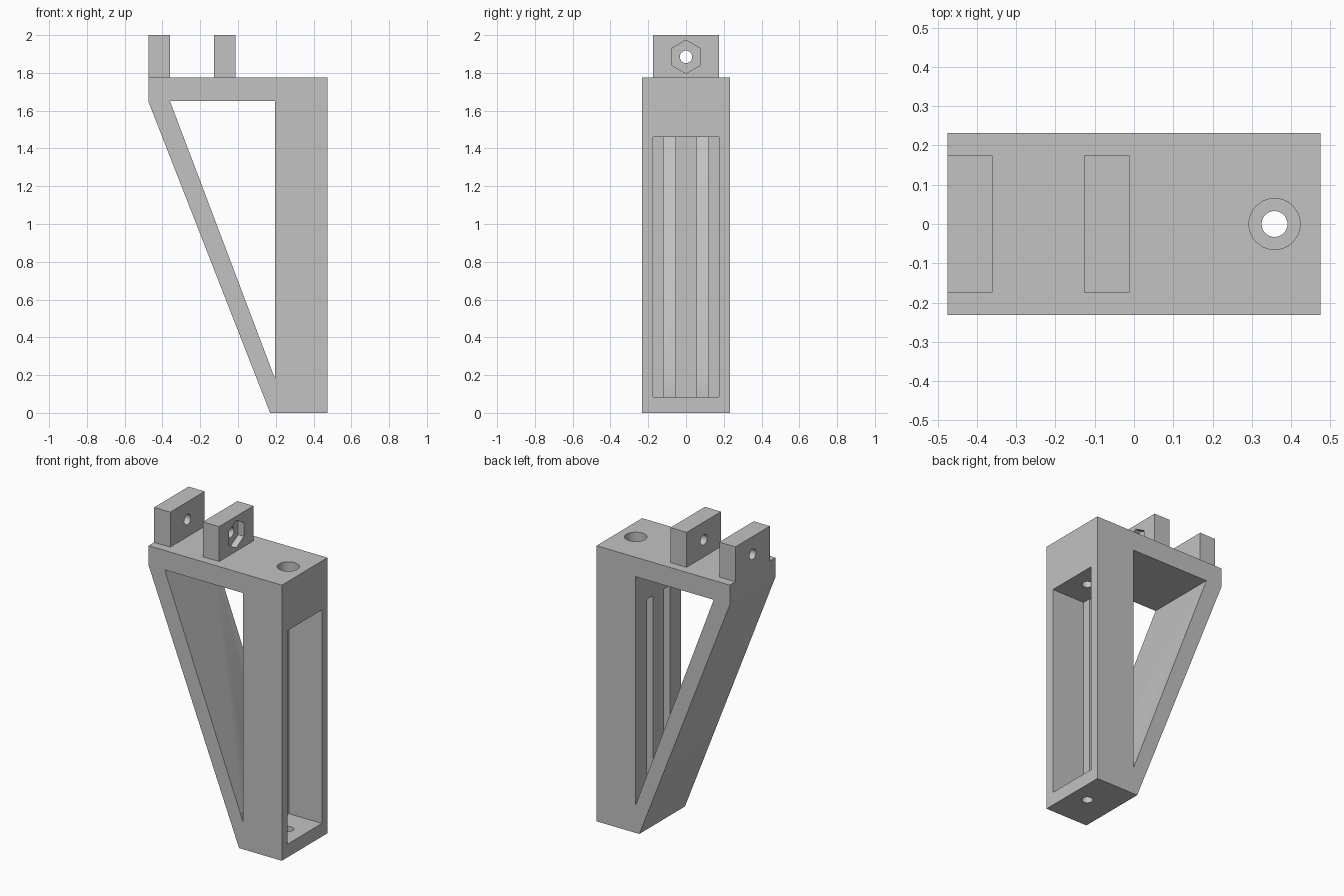
import bpy
import bmesh
from math import cos, sin, pi, radians
from mathutils import Vector

default = bpy.data.objects.get("Cube")
if default:
    bpy.data.objects.remove(default, do_unlink=True)

# Single plain grey finish
grey = bpy.data.materials.new("plain_grey")
grey.use_nodes = True
colour = (0.54, 0.54, 0.54, 1)
grey.diffuse_color = colour
grey.node_tree.nodes["Principled BSDF"].inputs["Base Color"].default_value = colour


def prism(name, points, axis, low, high):
    """Extrude a 2D outline along an axis; x uses (y, z), y uses (x, z), z uses (x, y)."""
    place = {"x": lambda a, b: Vector((low, a, b)),
             "y": lambda a, b: Vector((a, low, b)),
             "z": lambda a, b: Vector((a, b, low))}[axis]
    shift = Vector([(high - low) * (axis == k) for k in "xyz"])
    bm = bmesh.new()
    face = bm.faces.new([bm.verts.new(place(a, b)) for a, b in points])
    out = bmesh.ops.extrude_face_region(bm, geom=[face])
    bmesh.ops.translate(bm, vec=shift,
                        verts=[v for v in out["geom"] if isinstance(v, bmesh.types.BMVert)])
    bmesh.ops.recalc_face_normals(bm, faces=bm.faces)
    mesh = bpy.data.meshes.new(name)
    bm.to_mesh(mesh)
    bm.free()
    mesh.materials.append(grey)
    obj = bpy.data.objects.new(name, mesh)
    bpy.context.scene.collection.objects.link(obj)
    return obj


def rectangle(a0, a1, b0, b1):
    return [(a0, b0), (a1, b0), (a1, b1), (a0, b1)]


def polygon(a, b, radius, sides=48):
    """Regular polygon with one corner pointing up."""
    return [(a + radius * sin(2 * pi * i / sides), b + radius * cos(2 * pi * i / sides))
            for i in range(sides)]


def cut(target, *cutters):
    """Subtract each cutter, keep the result and discard the cutters."""
    for cutter in cutters:
        cutter.hide_render = True
        mod = target.modifiers.new("cut", "BOOLEAN")
        mod.operation = "DIFFERENCE"
        mod.solver = "EXACT"
        mod.object = cutter
    bpy.context.view_layer.update()
    graph = bpy.context.evaluated_depsgraph_get()
    mesh = bpy.data.meshes.new_from_object(target.evaluated_get(graph))
    target.modifiers.clear()
    target.data = mesh
    for cutter in cutters:
        bpy.data.objects.remove(cutter, do_unlink=True)


def finish(obj):
    bpy.ops.object.select_all(action="DESELECT")
    obj.select_set(True)
    bpy.context.view_layer.objects.active = obj
    bpy.ops.object.shade_smooth_by_angle(angle=radians(25))


# Main dimensions
RIGHT, HALF_DEPTH, TOP = 0.475, 0.232, 1.775
POCKET_BACK, POCKET_LOW, POCKET_HIGH = 0.24, 0.085, 1.46
POCKET_HALF, BOLT_X, HOLE = 0.175, 0.358, 0.033

# Frame: upright post, top arm and slanted brace in one profile
outline = [(-RIGHT, 1.65), (-RIGHT, TOP), (RIGHT, TOP), (RIGHT, 0), (0.17, 0)]
frame = prism("bracket_frame", outline, "y", -HALF_DEPTH, HALF_DEPTH)

# Triangular opening, side pocket, bolt hole and its wide upper bore
window = prism("window_cutter", [(-0.36, 1.65), (0.197, 1.65), (0.197, 0.178)], "y", -0.4, 0.4)
pocket = prism("pocket_cutter", rectangle(-POCKET_HALF, POCKET_HALF, POCKET_LOW, POCKET_HIGH),
               "x", POCKET_BACK, 0.6)
bolt = prism("bolt_cutter", polygon(BOLT_X, 0, HOLE), "z", -0.1, 1.9)
bore = prism("bore_cutter", polygon(BOLT_X, 0, 0.065), "z", 1.545, 1.9)
cut(frame, window, pocket, bolt, bore)

# Pair of tall slots through the thin wall behind the pocket
slots = [prism("slot_cutter", rectangle(min(s * 0.055, s * 0.118), max(s * 0.055, s * 0.118),
                                        POCKET_LOW, POCKET_HIGH), "x", 0.197, 0.3)
         for s in (-1, 1)]
# Keep the slots within the post so the brace stays solid
for slot in slots:
    for v in slot.data.vertices:
        if v.co.x < 0.2:
            v.co.x = 0.19
            v.co.z = max(v.co.z, POCKET_LOW)
cut(frame, *slots)
finish(frame)

# Two mounting lugs with a shared pin hole; the inner one holds a hex nut
for name, x0, has_nut in (("outer_lug", -RIGHT, False), ("inner_lug", -0.127, True)):
    x1 = x0 + 0.115
    lug = prism(name, rectangle(-POCKET_HALF, POCKET_HALF, TOP, 2.0), "x", x0, x1)
    cutters = [prism("pin_cutter", polygon(0, 1.885, HOLE), "x", x0 - 0.1, x1 + 0.1)]
    if has_nut:
        cutters.append(prism("nut_cutter", polygon(0, 1.885, 0.088, 6), "x", x1 - 0.04, x1 + 0.1))
    cut(lug, *cutters)
    finish(lug)
